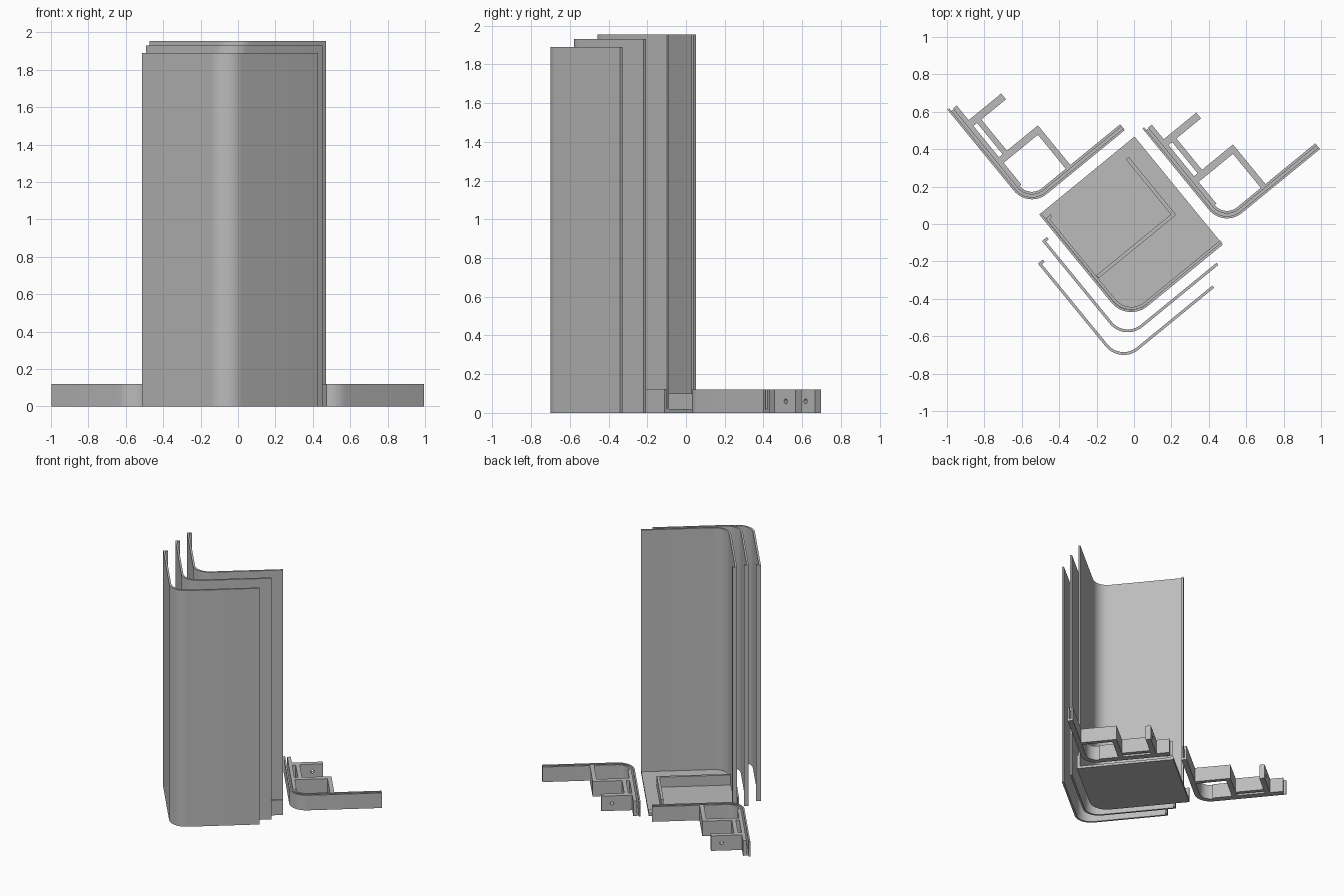
import bpy, bmesh, math
from mathutils import Matrix, Vector

if "Cube" in bpy.data.objects:
    bpy.data.objects.remove(bpy.data.objects["Cube"])

ROT = Matrix.Rotation(math.radians(39.3), 4, 'Z')
grey = bpy.data.materials.new("light_grey")
grey.diffuse_color = (0.5, 0.5, 0.5, 1)
grey.use_nodes = True
grey.node_tree.nodes["Principled BSDF"].inputs["Base Color"].default_value = grey.diffuse_color


def arc(cx, cy, r, n=14):
    # quarter turn from the left side round to the front side
    return [(cx + r * math.cos(math.pi + i * math.pi / 2 / n),
             cy + r * math.sin(math.pi + i * math.pi / 2 / n)) for i in range(n + 1)]


def extrude(bm, pts, z0, z1):
    verts = [bm.verts.new((x, y, z0)) for x, y in pts]
    face = bm.faces.new(verts)
    top = bmesh.ops.extrude_face_region(bm, geom=[face])
    bmesh.ops.translate(bm, vec=(0, 0, z1 - z0),
                        verts=[g for g in top['geom'] if isinstance(g, bmesh.types.BMVert)])


def finish(name, shapes, offset=(0, 0, 0)):
    bm = bmesh.new()
    for pts, z0, z1 in shapes:
        extrude(bm, pts, z0, z1)
    bmesh.ops.recalc_face_normals(bm, faces=bm.faces)
    bm.transform(Matrix.Translation(Vector(offset)) @ ROT)
    mesh = bpy.data.meshes.new(name)
    bm.to_mesh(mesh)
    bm.free()
    mesh.materials.append(grey)
    ob = bpy.data.objects.new(name, mesh)
    bpy.context.collection.objects.link(ob)
    bpy.context.view_layer.objects.active = ob
    ob.select_set(True)
    bpy.ops.object.shade_smooth_by_angle(angle=math.radians(30))
    ob.select_set(False)
    return ob


def rect(a0, a1, b0, b1):
    return [(a0, b0), (a1, b0), (a1, b1), (a0, b1)]


def corner_wall(a0, a1, b0, b1, r, t0, t1, lip=0):
    # L-shaped wall between offsets t0 and t1 from the outer outline
    cx, cy = a0 + r, b0 + r
    outer = [(a0 + t0, b1)] + arc(cx, cy, r - t0) + [(a1, b0 + t0)]
    inner = [(a1, b0 + t1)] + arc(cx, cy, r - t1)[::-1]
    if lip:
        w = t1 - t0
        inner += [(a0 + t1, b1 - w), (a0 + lip, b1 - w), (a0 + lip, b1)]
    else:
        inner += [(a0 + t1, b1)]
    return outer + inner


# Tall curved panels with a hooked edge
for name, a, b, top in (("front_panel", -0.532, -0.535, 1.89),
                        ("middle_panel", -0.438, -0.455, 1.93),
                        ("rear_panel", -0.347, -0.374, 1.955)):
    z0 = 0.02 if name == "rear_panel" else 0
    finish(name, [(corner_wall(a, a + 0.648, b, b + 0.696, 0.125, 0, 0.015, 0.034), z0, top)])

# Base plate with a rim around the rear panel
A0, A1, B0, B1 = -0.36, 0.298, -0.386, 0.36
plate = [(A0, B1)] + arc(A0 + 0.137, B0 + 0.137, 0.137) + [(A1, B0), (A1, B1)]
finish("base_plate", [(plate, 0, 0.02)])
finish("base_rim", [(corner_wall(A0, A1, B0, B1, 0.137, 0, 0.012), 0.02, 0.12)])
finish("base_ribs", [
    (rect(-0.33, 0.205, -0.105, -0.085), 0.02, 0.1),
    (rect(0.185, 0.205, -0.085, 0.295), 0.02, 0.1),
    (rect(-0.345, A1, 0.30, B1), 0.02, 0.026)])

# Pair of clip brackets
a0, a1, b0, b1, r = 0.358, 1.023, -0.32, 0.366, 0.125
for side, off in (("right", (0, 0, 0)), ("left", (-1.043, 0.102, 0))):
    finish(side + "_bracket_channel", [
        (corner_wall(a0, a1, b0, b1, r, 0, 0.012), 0, 0.12),
        (corner_wall(a0, a1, b0, b1 - 0.02, r, 0.012, 0.026), 0, 0.02),
        (corner_wall(a0, a1, b0, b1 - 0.015, r, 0.026, 0.04), 0, 0.12),
        (rect(a0 + 0.04, a0 + 0.052, b0 + r, b1 - 0.015), 0, 0.12)], off)
    finish(side + "_bracket_ribs", [
        (rect(0.408, 0.679, -0.045, -0.006), 0, 0.12),
        (rect(0.647, 0.679, -0.282, -0.045), 0, 0.12),
        (rect(0.435, 0.465, -0.006, 0.21), 0, 0.12)], off)
    flange = finish(side + "_bracket_flange", [(rect(0.408, 0.635, 0.21, 0.25), 0, 0.12)], off)
    # Screw hole through the flange
    bm = bmesh.new()
    bmesh.ops.create_cone(bm, cap_ends=True, segments=20, radius1=0.013, radius2=0.013, depth=0.2,
                          matrix=Matrix.Translation(Vector(off)) @ ROT
                          @ Matrix.Translation((0.557, 0.23, 0.06))
                          @ Matrix.Rotation(math.pi / 2, 4, 'X'))
    mesh = bpy.data.meshes.new(side + "_hole_cutter")
    bm.to_mesh(mesh)
    bm.free()
    mesh.materials.append(grey)
    cutter = bpy.data.objects.new(side + "_hole_cutter", mesh)
    bpy.context.collection.objects.link(cutter)
    cutter.hide_render = True
    cutter.hide_set(True)
    mod = flange.modifiers.new("screw_hole", 'BOOLEAN')
    mod.object = cutter
    mod.operation = 'DIFFERENCE'
    mod.solver = 'EXACT'
